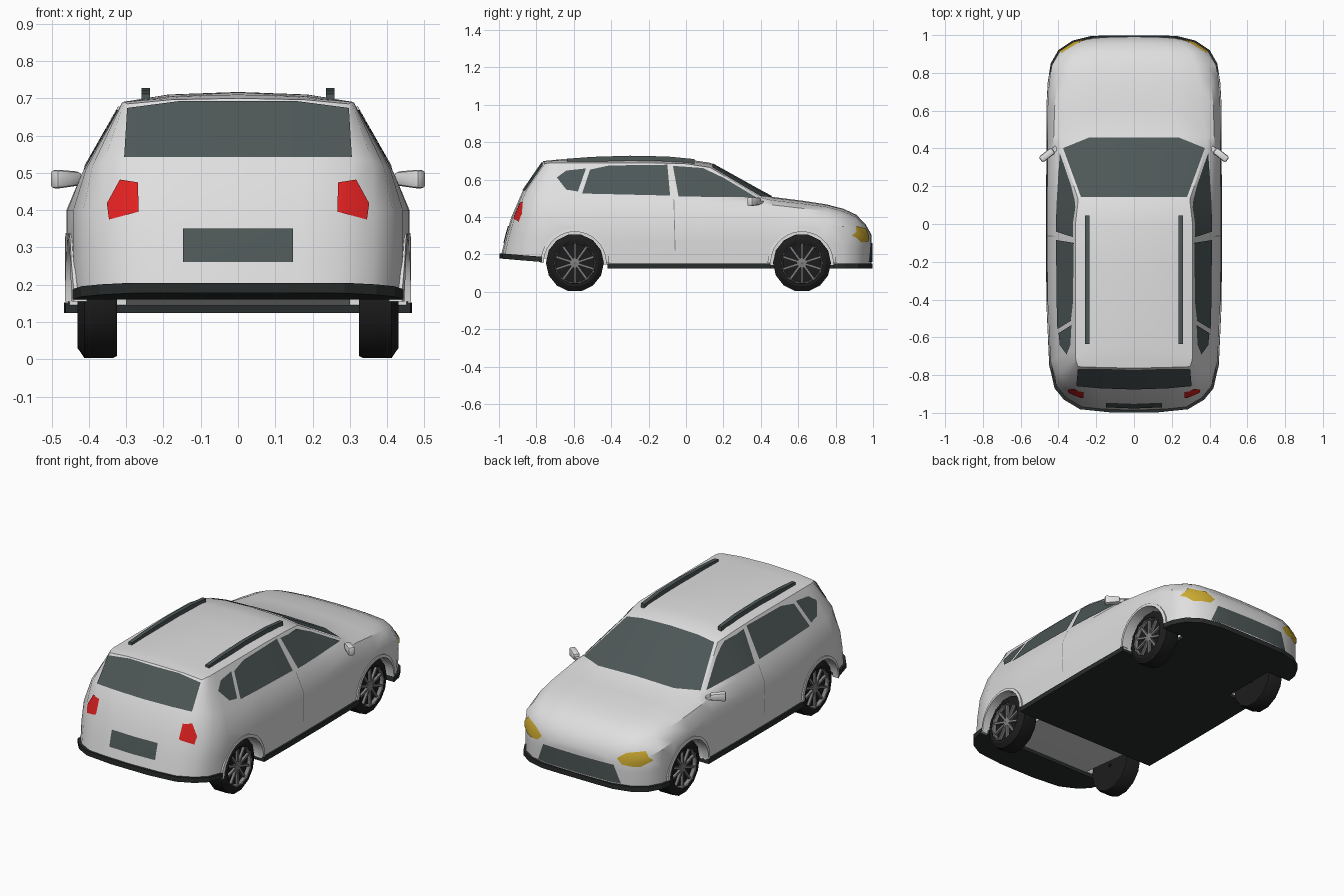
import bpy, bmesh, math
from mathutils import Vector, Matrix

if "Cube" in bpy.data.objects:
    bpy.data.objects.remove(bpy.data.objects["Cube"])

def material(name, r, g, b):
    m = bpy.data.materials.new(name)
    m.diffuse_color = (r, g, b, 1)
    m.use_nodes = True
    m.node_tree.nodes["Principled BSDF"].inputs["Base Color"].default_value = m.diffuse_color
    return m

WHITE = material("body white", .74, .74, .74)
GLASS = material("slate glass", .075, .095, .095)
TRIM = material("dark trim", .022, .025, .025)
TYRE = material("tyre black", .012, .012, .012)
ALLOY = material("alloy grey", .22, .22, .22)
RED = material("tail red", .75, .015, .015)
AMBER = material("lamp amber", .60, .40, .03)
SEAM = material("seam grey", .25, .25, .25)

def apply(ob, kind, **props):
    mod = ob.modifiers.new(kind, kind)
    for k, v in props.items():
        setattr(mod, k, v)
    bpy.context.view_layer.objects.active = ob
    bpy.ops.object.modifier_apply(modifier=mod.name)

def make(name, bm, mat, mirror=False, smooth=None, fix=True):
    if fix:
        bmesh.ops.recalc_face_normals(bm, faces=bm.faces[:])
    me = bpy.data.meshes.new(name)
    bm.to_mesh(me)
    bm.free()
    me.materials.append(mat)
    ob = bpy.data.objects.new(name, me)
    bpy.context.collection.objects.link(ob)
    bpy.ops.object.select_all(action='DESELECT')
    ob.select_set(True)
    bpy.context.view_layer.objects.active = ob
    if mirror:
        apply(ob, 'MIRROR', use_clip=True, merge_threshold=.0005)
    if smooth:
        bpy.ops.object.shade_smooth_by_angle(angle=math.radians(smooth))
    return ob

def lerp(table, t, col=1):
    if t <= table[0][0]:
        return table[0][col]
    for a, b in zip(table, table[1:]):
        if t <= b[0]:
            return a[col] + (b[col] - a[col]) * (t - a[0]) / (b[0] - a[0])
    return table[-1][col]

def loft(bm, rings, closed=True):
    for a, b in zip(rings, rings[1:]):
        n = len(a)
        for k in range(n if closed else n - 1):
            bm.faces.new((a[k], a[(k + 1) % n], b[(k + 1) % n], b[k]))

# Body stations: y, half width, crease z, belt x, belt z, roof edge x, z, centre z
ST = [(-.97, .28, .40, .305, .54, .297, .685, .70), (-.92, .365, .40, .36, .53, .305, .69, .703),
      (-.86, .415, .40, .39, .52, .31, .69, .706), (-.75, .442, .40, .408, .51, .31, .69, .71),
      (-.42, .457, .40, .418, .50, .31, .69, .716), (-.2, .46, .40, .42, .495, .31, .69, .717),
      (0, .46, .40, .42, .49, .31, .685, .71), (.13, .46, .40, .42, .485, .295, .665, .69),
      (.40, .457, .40, .425, .475, .385, .505, .54), (.46, .457, .395, .425, .465, .385, .49, .508),
      (.62, .457, .38, .42, .447, .36, .472, .488), (.75, .45, .37, .41, .43, .35, .455, .468),
      (.84, .435, .35, .39, .405, .33, .43, .445), (.91, .395, .32, .35, .375, .30, .40, .413),
      (.96, .32, .30, .29, .335, .25, .352, .362), (.985, .22, .24, .21, .275, .19, .295, .305)]
BOTTOM = [(-1, .20), (-.77, .18), (-.42, .145), (1, .145)]
LEAN = [(.2, 0), (.3, .025), (.42, .06), (.54, .115), (.7, .225)]   # tailgate rake

bm = bmesh.new()
rings = []
for y, w, zc, bx, bz, rx, rz, tz in ST:
    zb = lerp(BOTTOM, y)
    pts = [(0, zb), (.6 * (w - .005), zb), (w - .005, zb), (w, (zb + zc) / 2), (w, zc),
           (bx, bz), (rx, rz), (.6 * rx, rz + .75 * (tz - rz)), (0, tz)]
    k = max(0, (-.6 - y) / .37)
    rings.append([bm.verts.new((px, y + k * lerp(LEAN, pz), pz)) for px, pz in pts])
loft(bm, rings, False)
for s, bulge in ((rings[0], -.018), (rings[-1], .007)):      # closed tail and nose
    cols = [s[2:7]]
    for f, lo, hi in ((.6, 1, 7), (0, 0, 8)):
        d = bulge * (1 - f * f)
        s[lo].co.y += d
        s[hi].co.y += d
        mid = [bm.verts.new((f * v.co.x, v.co.y + d, v.co.z)) for v in s[3:6]]
        cols.append([s[lo]] + mid + [s[hi]])
    loft(bm, cols, False)
body = make("body_shell", bm, WHITE, mirror=True)
shell = body.data.copy()

# Plates cut from the body surface: convex outline seen along one axis
def plate(name, pts, axis, sign, mat, mirror=False, lift=.004):
    i, j = [k for k in range(3) if k != axis]
    bm = bmesh.new()
    bm.from_mesh(shell)
    area = sum(a[0] * b[1] - a[1] * b[0] for a, b in zip(pts, pts[1:] + pts[:1]))
    for a, b in zip(pts, pts[1:] + pts[:1]):
        co, no = Vector(), Vector()
        co[i], co[j] = a
        no[i], no[j] = b[1] - a[1], a[0] - b[0]
        bmesh.ops.bisect_plane(bm, geom=bm.verts[:] + bm.edges[:] + bm.faces[:], dist=1e-6,
                               plane_co=co, plane_no=no * (1 if area > 0 else -1), clear_outer=True)
    bm.normal_update()
    bmesh.ops.delete(bm, geom=[f for f in bm.faces if f.normal[axis] * sign < .25], context='FACES')
    bm.normal_update()
    for v, n in [(v, v.normal.copy()) for v in bm.verts]:
        v.co += n * lift
    return make(name, bm, mat, mirror=mirror, smooth=35, fix=False)

def both(pts):
    return pts + [(-x, z) for x, z in reversed(pts)]

plate("windscreen", both([(.28, .14), (.375, .40), (.24, .455)]), 2, 1, GLASS)
plate("rear_window", both([(.305, .54), (.297, .672), (.16, .69)]), 1, -1, GLASS)
plate("number_plate", both([(.147, .26), (.147, .35)]), 1, -1, GLASS)
plate("lower_grille", both([(.265, .16), (.225, .262)]), 1, 1, GLASS)
plate("front_side_window", [(-.07, .672), (-.04, .508), (.375, .503), (.2, .608), (.09, .66)], 0, 1, GLASS, True)
plate("rear_side_window", [(-.556, .524), (-.513, .652), (-.41, .674), (-.10, .678), (-.085, .513)], 0, 1, GLASS, True)
plate("quarter_window", [(-.69, .61), (-.64, .647), (-.535, .658), (-.578, .535), (-.64, .545)], 0, 1, GLASS, True)
plate("tail_light", [(.268, .473), (.315, .481), (.35, .417), (.344, .374), (.266, .395)], 1, -1, RED, True)
plate("headlight", [(.24, .30), (.27, .27), (.36, .265), (.41, .30), (.375, .35), (.29, .337)], 1, 1, AMBER, True)
plate("door_seam", [(-.067, .495), (-.063, .495), (-.056, .22), (-.06, .22)], 0, 1, SEAM, True, .002)

# Dark floor and rear skirt following the body outline
def skirt(name, y0, y1):
    bm = bmesh.new()
    ys = [y0] + [s[0] for s in ST if y0 < s[0] < y1] + [y1]
    secs = []
    for y in ys:
        x, z = lerp(ST, y) + .006, lerp(BOTTOM, y)
        yy = y if y in (-.42, -.77) else y * 1.011
        secs.append([bm.verts.new(p) for p in ((-x, yy, z - .02), (x, yy, z - .02), (x, yy, z + .008), (-x, yy, z + .008))])
    for sec, end in ((secs[0], y0), (secs[-1], y1)):
        if abs(end) > .9:                      # narrow, slightly bowed end
            x = .12
            add = [bm.verts.new((math.copysign(x, v.co.x), math.copysign(.998, end), v.co.z)) for v in sec]
            secs = [add] + secs if end < 0 else secs + [add]
    loft(bm, secs)
    bm.faces.new(secs[0])
    bm.faces.new(secs[-1])
    return make(name, bm, TRIM)

floor = skirt("floor_and_sills", -.42, .985)
skirt("rear_skirt", -.97, -.77)

# Wheel arches
AXLES, R = (-.594, .62), .155
bm = bmesh.new()
for y in AXLES:
    for s in (-1, 1):
        bmesh.ops.create_cone(bm, cap_ends=True, segments=28, radius1=.17, radius2=.17, depth=.3,
                              matrix=Matrix.Translation((s * .45, y, R)) @ Matrix.Rotation(math.pi / 2, 4, 'Y'))
cutter = make("arch_cutter", bm, TRIM)
cutter.hide_render = True
for ob in (body, floor):
    apply(ob, 'BOOLEAN', object=cutter, operation='DIFFERENCE', solver='EXACT')
bpy.data.objects.remove(cutter)
bpy.ops.object.select_all(action='DESELECT')
body.select_set(True)
bpy.context.view_layer.objects.active = body
bpy.ops.object.shade_smooth_by_angle(angle=math.radians(32))

bm = bmesh.new()
for y in AXLES:
    secs = []
    for k in range(15):
        a = math.pi * k / 14
        ring = []
        for r, dx in ((.167, -.03), (.167, .007), (.184, .005), (.184, -.03)):
            yy = y + r * math.cos(a)
            ring.append(bm.verts.new((lerp(ST, yy) + dx, yy, R + r * math.sin(a))))
        secs.append(ring)
    loft(bm, secs)
    bm.faces.new(secs[0])
    bm.faces.new(secs[-1])
make("arch_lips", bm, WHITE, mirror=True, smooth=30)

# Wheels
def lathe(bm, profile, y, n=14):
    secs = []
    for k in range(n):
        a = 2 * math.pi * (k + .5) / n
        secs.append([bm.verts.new((x, y + r * math.sin(a), R + r * math.cos(a))) for x, r in profile])
    loft(bm, secs + secs[:1])

def box(bm, loc, size, rot=Matrix()):
    bmesh.ops.create_cube(bm, size=1, matrix=Matrix.Translation(loc) @ rot @ Matrix.Diagonal((*size, 1)))

tyres, alloys = bmesh.new(), bmesh.new()
for y in AXLES:
    lathe(tyres, [(.325, .01), (.325, .15), (.335, .155), (.412, .155), (.43, .128),
                  (.43, .112), (.403, .106), (.403, .01)], y)
    lathe(alloys, [(.405, .103), (.424, .106), (.429, .113), (.41, .113)], y, 28)
    lathe(alloys, [(.40, .002), (.42, .002), (.417, .026), (.40, .026)], y)
    for k in range(10):
        rot = Matrix.Rotation(2 * math.pi * k / 10, 4, 'X')
        box(alloys, Vector((.411, y, R)) + rot @ Vector((0, 0, .063)), (.014, .012, .088), rot)
make("tyres", tyres, TYRE, mirror=True, smooth=30)
make("alloy_rims", alloys, ALLOY, mirror=True)

# Roof rails
bm = bmesh.new()
secs = []
for y, z in ((-.635, .712), (-.5, .722), (-.3, .728), (-.1, .724), (.045, .71)):
    secs.append([bm.verts.new((x, y, zz)) for x, zz in ((.236, z - .026), (.259, z - .026), (.259, z), (.236, z))])
loft(bm, secs)
bm.faces.new(secs[0])
bm.faces.new(secs[-1])
make("roof_rails", bm, GLASS, mirror=True)

# Door mirrors
bm = bmesh.new()
turn = Matrix.Rotation(math.radians(-38), 4, 'Z')
box(bm, (.461, .365, .483), (.085, .038, .052), turn)
for v in bm.verts:                              # taper towards the body
    if v.co.x < .46:
        v.co.z = .485 + (v.co.z - .483) * .7
bmesh.ops.bevel(bm, geom=bm.edges[:], offset=.011, segments=2, affect='EDGES', profile=.5)
box(bm, (.425, .392, .478), (.04, .025, .018), turn)
make("door_mirrors", bm, WHITE, mirror=True, smooth=40)
